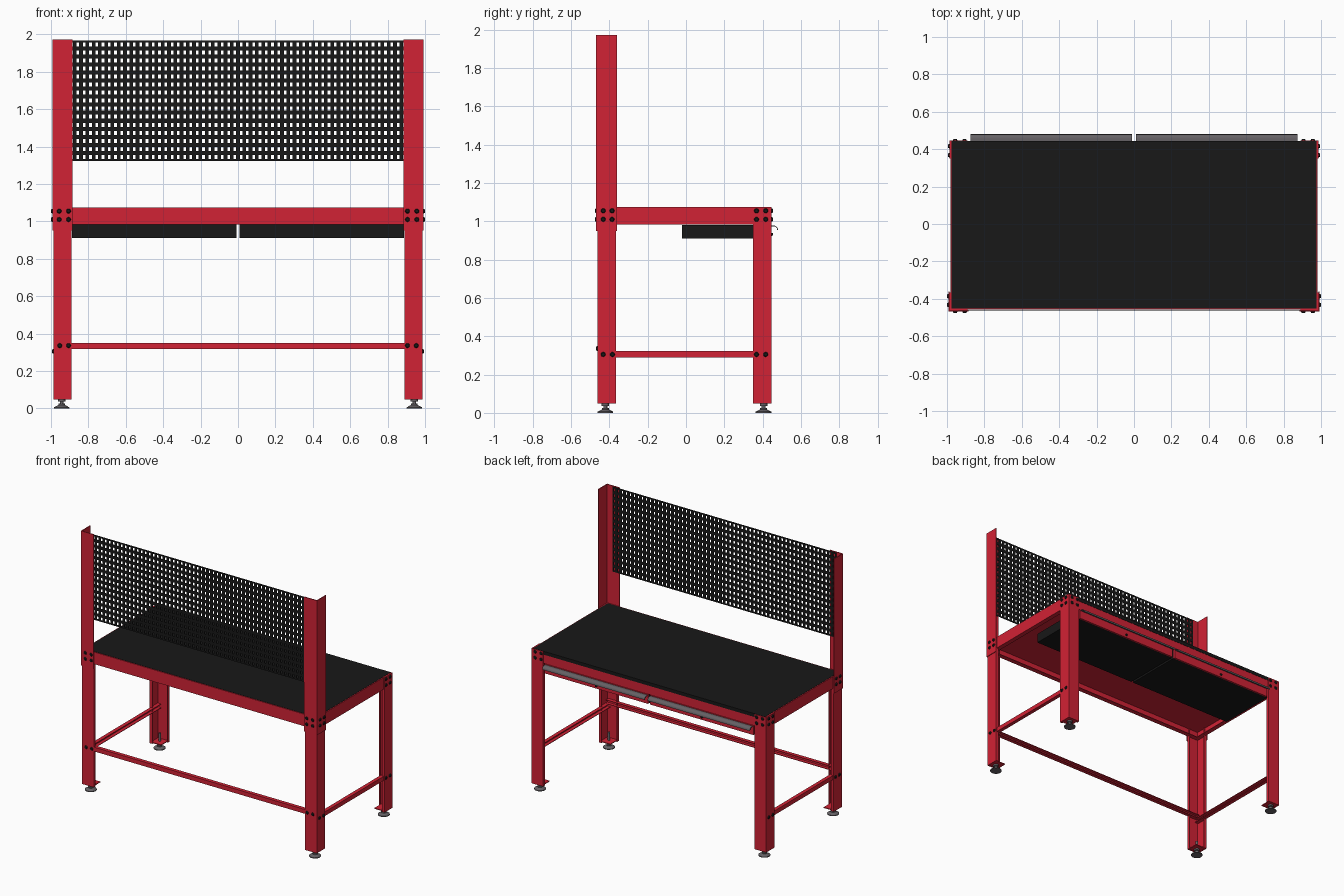
import bpy, bmesh, math
from mathutils import Vector, Matrix

if "Cube" in bpy.data.objects:
    bpy.data.objects.remove(bpy.data.objects["Cube"])


def mat(name, c):
    m = bpy.data.materials.new(name)
    m.diffuse_color = (*c, 1)
    m.use_nodes = True
    m.node_tree.nodes["Principled BSDF"].inputs["Base Color"].default_value = m.diffuse_color
    return m


RED = mat("red_paint", (0.64, 0.016, 0.035))
BLACK = mat("black", (0.009, 0.009, 0.009))
GREY = mat("dark_steel", (0.13, 0.12, 0.13))
T = 0.006                       # sheet thickness
LX, YF, YB = 0.987, -0.463, 0.447   # leg outer faces


def finish(bm, name, m, smooth=False):
    bmesh.ops.recalc_face_normals(bm, faces=bm.faces)
    me = bpy.data.meshes.new(name)
    bm.to_mesh(me)
    bm.free()
    ob = bpy.data.objects.new(name, me)
    bpy.context.collection.objects.link(ob)
    me.materials.append(m)
    if smooth:
        bpy.context.view_layer.objects.active = ob
        ob.select_set(True)
        bpy.ops.object.shade_smooth_by_angle(angle=math.radians(35))
        ob.select_set(False)
    return ob


def add_box(bm, x0, x1, y0, y1, z0, z1):
    M = Matrix.Translation(((x0 + x1) / 2, (y0 + y1) / 2, (z0 + z1) / 2))
    bmesh.ops.create_cube(bm, size=1, matrix=M @ Matrix.Diagonal((x1 - x0, y1 - y0, z1 - z0, 1)))


def box(name, m, *d):
    bm = bmesh.new()
    add_box(bm, *d)
    return finish(bm, name, m)


def sweep(name, m, pts, place, a, b, smooth=False):
    """Extrude a 2D profile from a to b; place(u, v, w) maps it into space."""
    bm = bmesh.new()
    f = bm.faces.new([bm.verts.new(place(u, v, a)) for u, v in pts])
    ex = bmesh.ops.extrude_face_region(bm, geom=[f])
    vs = [e for e in ex["geom"] if isinstance(e, bmesh.types.BMVert)]
    bmesh.ops.translate(bm, verts=vs, vec=Vector(place(0, 0, b)) - Vector(place(0, 0, a)))
    return finish(bm, name, m, smooth)


def angle_profile(w):
    return [(0, 0), (w, 0), (w, T), (T, T), (T, w), (0, w)]


def lipped_profile(w, l):
    return [(0, 0), (w, 0), (w, l), (w - T, l), (w - T, T), (T, T),
            (T, w - T), (l, w - T), (l, w), (0, w)]


def channel_profile(h, d, t=0.004):
    return [(0, 0), (d, 0), (d, t), (t, t), (t, h - t), (d, h - t), (d, h), (0, h)]


def lathe(name, m, prof, x, y, n=24):
    bm = bmesh.new()
    vs = [bm.verts.new((x + r, y, z)) for r, z in prof]
    es = [bm.edges.new(p) for p in zip(vs, vs[1:])]
    bmesh.ops.spin(bm, geom=vs + es, cent=(x, y, 0), axis=(0, 0, 1), angle=math.tau, steps=n)
    bmesh.ops.remove_doubles(bm, verts=bm.verts, dist=1e-5)
    return finish(bm, name, m, True)


def bolts(name, spots, axis, r=0.0125, h=0.007):
    """Round bolt heads at the given points, facing along axis."""
    q = Vector(axis).to_track_quat('Z', 'Y').to_matrix().to_4x4()
    bm = bmesh.new()
    for p in spots:
        bmesh.ops.create_cone(bm, cap_ends=True, segments=14, radius1=r, radius2=r * 0.7, depth=h,
                              matrix=Matrix.Translation(Vector(p) + Vector(axis) * h / 2) @ q)
    return finish(bm, name, BLACK)


FOOT = [(0, 0), (0.041, 0), (0.041, 0.006), (0.018, 0.018), (0.018, 0.026), (0.010, 0.026),
        (0.010, 0.036), (0.020, 0.036), (0.020, 0.048), (0.009, 0.048), (0.009, 0.115), (0, 0.115)]

# Legs with levelling feet
for sx, side in ((-1, "left"), (1, "right")):
    for y0, sy, end, top in ((YF, 1, "front", 1.072), (YB, -1, "back", 1.074)):
        sweep(f"{end}_{side}_leg", RED, lipped_profile(0.098, 0.022),
              lambda u, v, w: (sx * (LX - u), y0 + sy * v, w), 0.048, top)
        xs = sorted((sx * (LX - T), sx * (LX - 0.09)))
        ys = sorted((y0 + sy * T, y0 + sy * 0.09))
        box(f"{end}_{side}_foot_plate", RED, *xs, *ys, 0.05, 0.056)
        lathe(f"{end}_{side}_foot", GREY, FOOT, sx * 0.943, y0 + sy * 0.042)

    # Upright wrapping the front leg
    sweep(f"{side}_upright", RED, angle_profile(0.108),
          lambda u, v, w: (sx * (LX + T - u), YF - T + v, w), 0.95, 1.973)

    # Side stretcher
    sweep(f"{side}_stretcher", RED, channel_profile(0.032, 0.028),
          lambda u, v, w: (sx * (LX - T - u), w, 0.29 + v), YF + 0.01, YB - 0.01)

    # Side bolts
    zs = (1.01, 1.055)
    bolts(f"{side}_upright_bolts", [(sx * (LX + T), y, z) for y in (-0.432, -0.386) for z in zs], (sx, 0, 0))
    bolts(f"{side}_leg_bolts", [(sx * LX, y, z) for y in (0.368, 0.416) for z in zs]
          + [(sx * LX, y, 0.305) for y in (-0.432, -0.384, 0.368, 0.416)], (sx, 0, 0))
    bolts(f"{side}_front_bolts", [(sx * x, YF - T, z) for x in (0.906, 0.956) for z in zs], (0, -1, 0))
    bolts(f"{side}_front_stretcher_bolts", [(sx * x, YF, 0.336) for x in (0.906, 0.953)], (0, -1, 0))
    bolts(f"{side}_back_bolts", [(sx * x, YB, z) for x in (0.906, 0.956) for z in zs], (0, 1, 0))

# Front stretcher
sweep("front_stretcher", RED, channel_profile(0.032, 0.028),
      lambda u, v, w: (w, YF + T + u, 0.319 + v), -0.975, 0.975)

# Table frame: aprons with inward bottom lips, under-panel and black work surface
AX, AF, AB = LX - T, YF + T, YB - T
bm = bmesh.new()
for s in (-1, 1):
    add_box(bm, *sorted((s * AX, s * (AX - T))), AF, AB, 0.983, 1.074)
    add_box(bm, *sorted((s * AX, s * (AX - 0.035))), AF, AB, 0.983, 0.988)
for y, s in ((AF, 1), (AB, -1)):
    add_box(bm, -AX, AX, *sorted((y, y + s * T)), 0.983, 1.074)
    add_box(bm, -AX, AX, *sorted((y, y + s * 0.035)), 0.983, 0.988)
add_box(bm, -AX + T, AX - T, AF + T, AB - T, 1.044, 1.05)
finish(bm, "table_frame", RED)
box("work_surface", BLACK, -AX + T, AX - T, AF + T, AB + 0.002, 1.05, 1.0755)

# Drawers with red fronts, curved pull lips and locks
for s, side in ((-1, "left"), (1, "right")):
    box(f"{side}_drawer", BLACK, *sorted((s * 0.008, s * 0.888)), -0.022, 0.432, 0.911, 0.982)
    box(f"{side}_drawer_front", RED, *sorted((s * 0.010, s * 0.878)), 0.432, 0.444, 0.911, 0.981)
    arc = [(math.cos(a), math.sin(a)) for a in (math.radians(90 - 16 * i) for i in range(7))]
    pull = [(0.444, 0.978)] + [(0.458 + 0.022 * c, 0.956 + 0.022 * q) for c, q in arc]
    pull += [(0.458 + 0.018 * c, 0.956 + 0.018 * q) for c, q in reversed(arc)] + [(0.444, 0.974)]
    sweep(f"{side}_drawer_pull", GREY, pull, lambda u, v, w: (w, u, v), s * 0.012, s * 0.873, True)
    bolts(f"{side}_drawer_lock", [(s * 0.444, 0.444, 0.932)], (0, 1, 0), 0.009, 0.009)

# Perforated tool panel: grid of strips with hole cells left out
COLS, ROWS, Z0, Z1, HX = 56, 15, 1.323, 1.968, 0.94


def stops(a, b, n, frac):
    p = (b - a) / n
    out = [a]
    for i in range(n):
        c = a + (i + 0.5) * p
        out += [c - p * frac / 2, c + p * frac / 2]
    return out + [b]


xs = stops(-HX, HX, COLS, 0.42)
zs = stops(Z0, Z1, ROWS, 0.5)
bm = bmesh.new()
g = [[bm.verts.new((x, YF + 0.002, z)) for z in zs] for x in xs]
for i in range(len(xs) - 1):
    for j in range(len(zs) - 1):
        if not (i % 2 and j % 2):
            bm.faces.new((g[i][j], g[i + 1][j], g[i + 1][j + 1], g[i][j + 1]))
panel = finish(bm, "tool_panel", BLACK)
sol = panel.modifiers.new("thickness", 'SOLIDIFY')
sol.thickness = 0.005
sol.offset = 0
